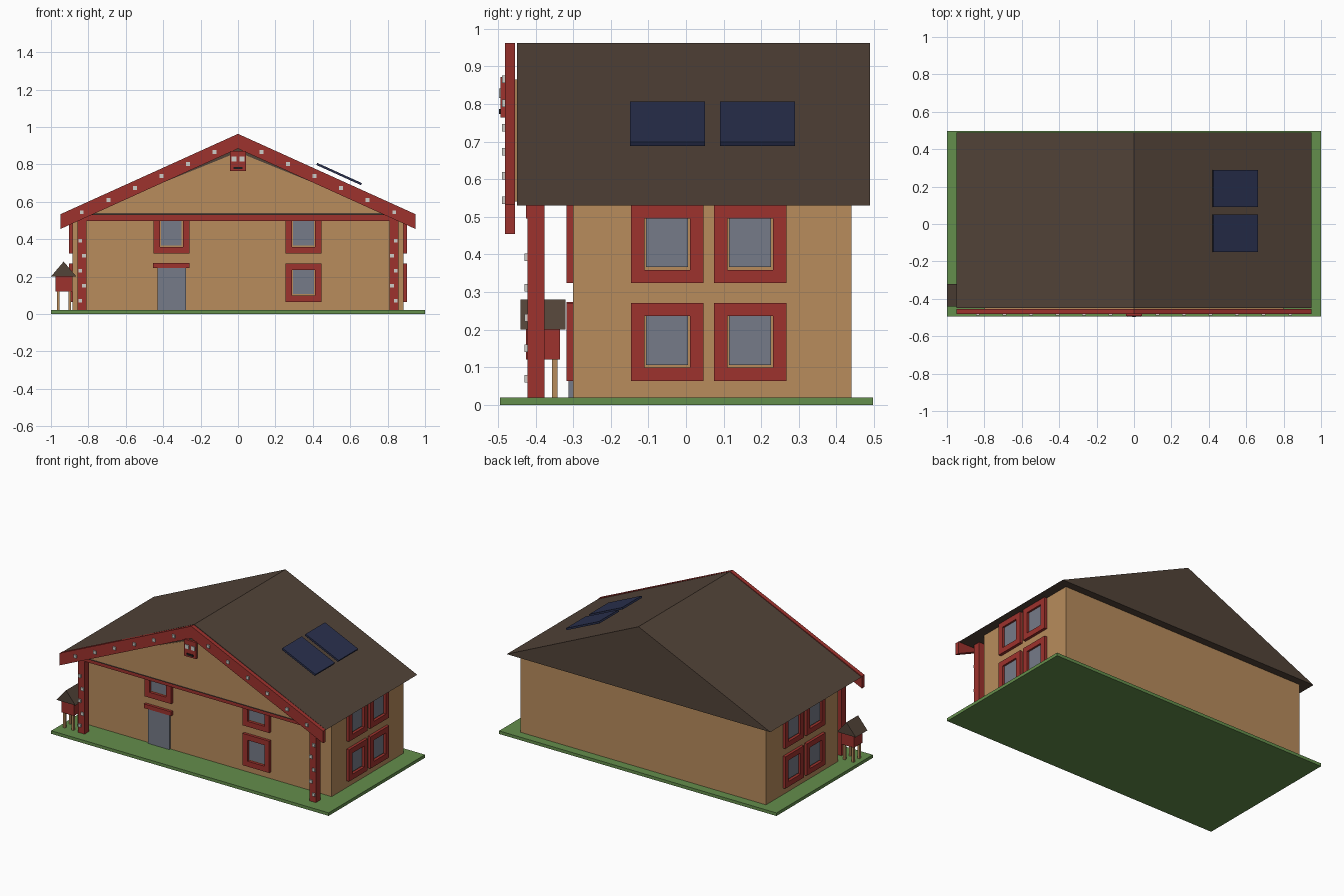
import bpy, math

if "Cube" in bpy.data.objects:
    bpy.data.objects.remove(bpy.data.objects["Cube"])


def lin(c):
    return c / 12.92 if c <= 0.04045 else ((c + 0.055) / 1.055) ** 2.4


def material(name, r, g, b):
    m = bpy.data.materials.new(name)
    m.diffuse_color = (lin(r / 255), lin(g / 255), lin(b / 255), 1)
    m.use_nodes = True
    m.node_tree.nodes["Principled BSDF"].inputs["Base Color"].default_value = m.diffuse_color
    return m


TAN = material("tan_wall", 184, 140, 92)
RED = material("carved_red", 158, 50, 45)
BROWN = material("roof_brown", 82, 67, 56)
GREEN = material("grass_green", 100, 142, 76)
GLASS = material("grey_glass", 118, 123, 136)
NAVY = material("panel_navy", 41, 48, 78)
PALE = material("pale_stud", 205, 205, 200)
DARK = material("mouth_dark", 28, 26, 28)


def mesh(name, verts, faces, mat):
    me = bpy.data.meshes.new(name)
    me.from_pydata(verts, [], faces)
    me.materials.append(mat)
    ob = bpy.data.objects.new(name, me)
    bpy.context.collection.objects.link(ob)
    return ob


def prism(name, pts, y0, y1, mat):
    """Extrude an x/z outline (counter-clockwise seen from the front) from y0 to y1."""
    n = len(pts)
    verts = [(x, y0, z) for x, z in pts] + [(x, y1, z) for x, z in pts]
    faces = [tuple(range(n)), tuple(range(2 * n - 1, n - 1, -1))]
    faces += [(i, i + n, (i + 1) % n + n, (i + 1) % n) for i in range(n)]
    return mesh(name, verts, faces, mat)


def box(name, x0, x1, y0, y1, z0, z1, mat):
    return prism(name, [(x0, z0), (x1, z0), (x1, z1), (x0, z1)], y0, y1, mat)


def window(name, cx, z0, place):
    """Four frame bars and a pane, built facing the front and then placed."""
    w, h, b, d = 0.096, 0.207, 0.035, 0.018
    parts = [
        box(name + "_frame_bottom", cx - w, cx + w, -d, 0, z0, z0 + b, RED),
        box(name + "_frame_top", cx - w, cx + w, -d, 0, z0 + h - b, z0 + h, RED),
        box(name + "_frame_left", cx - w, cx - w + b, -d, 0, z0 + b, z0 + h - b, RED),
        box(name + "_frame_right", cx + w - b, cx + w, -d, 0, z0 + b, z0 + h - b, RED),
        box(name + "_pane", cx - 0.057, cx + 0.055, -0.006, 0, z0 + b + 0.007, z0 + h - b, GLASS),
    ]
    for p in parts:
        p.location, p.rotation_euler = place


# Ground slab and walls
box("lawn", -1, 1, -0.495, 0.497, 0, 0.02, GREEN)
box("house_walls", -0.885, 0.885, -0.3, 0.44, 0.02, 0.53, TAN)

# Solid gable roof, front gable panel and carved barge boards
EAVE, RIDGE, HALF = 0.533, 0.963, 0.95
prism("roof", [(-HALF, 0.53), (HALF, 0.53), (0, RIDGE)], -0.45, 0.489, BROWN)
prism("front_gable_panel", [(-0.8, 0.541), (0.8, 0.541), (0, 0.865)], -0.455, -0.449, TAN)
T = 0.079
for s, side in ((-1, "left"), (1, "right")):
    pts = [(0, RIDGE - T), (HALF, EAVE - T), (HALF, EAVE), (0, RIDGE)]
    if s < 0:
        pts = [(-x, z) for x, z in reversed(pts)]
    prism(f"barge_board_{side}", pts, -0.481, -0.455, RED)
    # Studs along the barge board
    for i in range(6):
        x, z = s * (0.125 + 0.142 * i), 0.866 - 0.0643 * i
        box(f"barge_stud_{side}_{i}", x - 0.01, x + 0.01, -0.489, -0.48, z - 0.01, z + 0.01, PALE)
    # Porch post with zigzag studs
    px = s * 0.834
    box(f"porch_post_{side}", px - 0.023, px + 0.023, -0.422, -0.377, 0.02, 0.53, RED)
    for i in range(5):
        x, z = px + s * (0.01 if i % 2 == 0 else -0.01), 0.07 + 0.0805 * i
        box(f"post_stud_{side}_{i}", x - 0.01, x + 0.01, -0.43, -0.421, z - 0.01, z + 0.01, PALE)
box("porch_beam", -0.857, 0.857, -0.425, -0.377, 0.496, 0.53, RED)

# Carved mask at the gable peak
box("gable_mask", -0.043, 0.043, -0.493, -0.478, 0.764, 0.872, RED)
for s in (-1, 1):
    box("mask_eye", s * 0.021 - 0.013, s * 0.021 + 0.013, -0.497, -0.492, 0.816, 0.842, PALE)
box("mask_mouth", -0.025, 0.025, -0.497, -0.492, 0.774, 0.787, DARK)

# Front windows, door and lintel
front = ((0, -0.3, 0), (0, 0, 0))
window("front_upper_left_window", -0.356, 0.324, front)
window("front_upper_right_window", 0.351, 0.324, front)
window("front_lower_right_window", 0.351, 0.064, front)
box("front_door", -0.43, -0.277, -0.312, -0.3, 0.02, 0.246, GLASS)
box("door_lintel", -0.455, -0.259, -0.318, -0.3, 0.246, 0.273, RED)

# Four windows on each side wall
for s, side in ((-1, "left"), (1, "right")):
    place = ((s * 0.885, 0, 0), (0, 0, s * math.pi / 2))
    for y in (-0.05, 0.171):
        for z in (0.064, 0.324):
            window(f"{side}_side_window", s * y, z, place)

# Solar panels raised above the right roof slope
for y in (-0.049, 0.19):
    p = box("solar_panel", -0.131, 0.131, -0.1, 0.1, -0.006, 0.006, NAVY)
    p.location = (0.541, y, 0.748)
    p.rotation_euler = (0, math.atan2(RIDGE - EAVE, HALF), 0)

# Small storehouse on stilts at the front left
box("storehouse_box", -0.976, -0.886, -0.425, -0.335, 0.12, 0.2, RED)
prism("storehouse_roof", [(-1, 0.2), (-0.864, 0.2), (-0.932, 0.28)], -0.44, -0.32, BROWN)
for x in (-0.962, -0.9):
    for y in (-0.411, -0.349):
        box("storehouse_leg", x - 0.007, x + 0.007, y - 0.007, y + 0.007, 0.02, 0.12, TAN)
